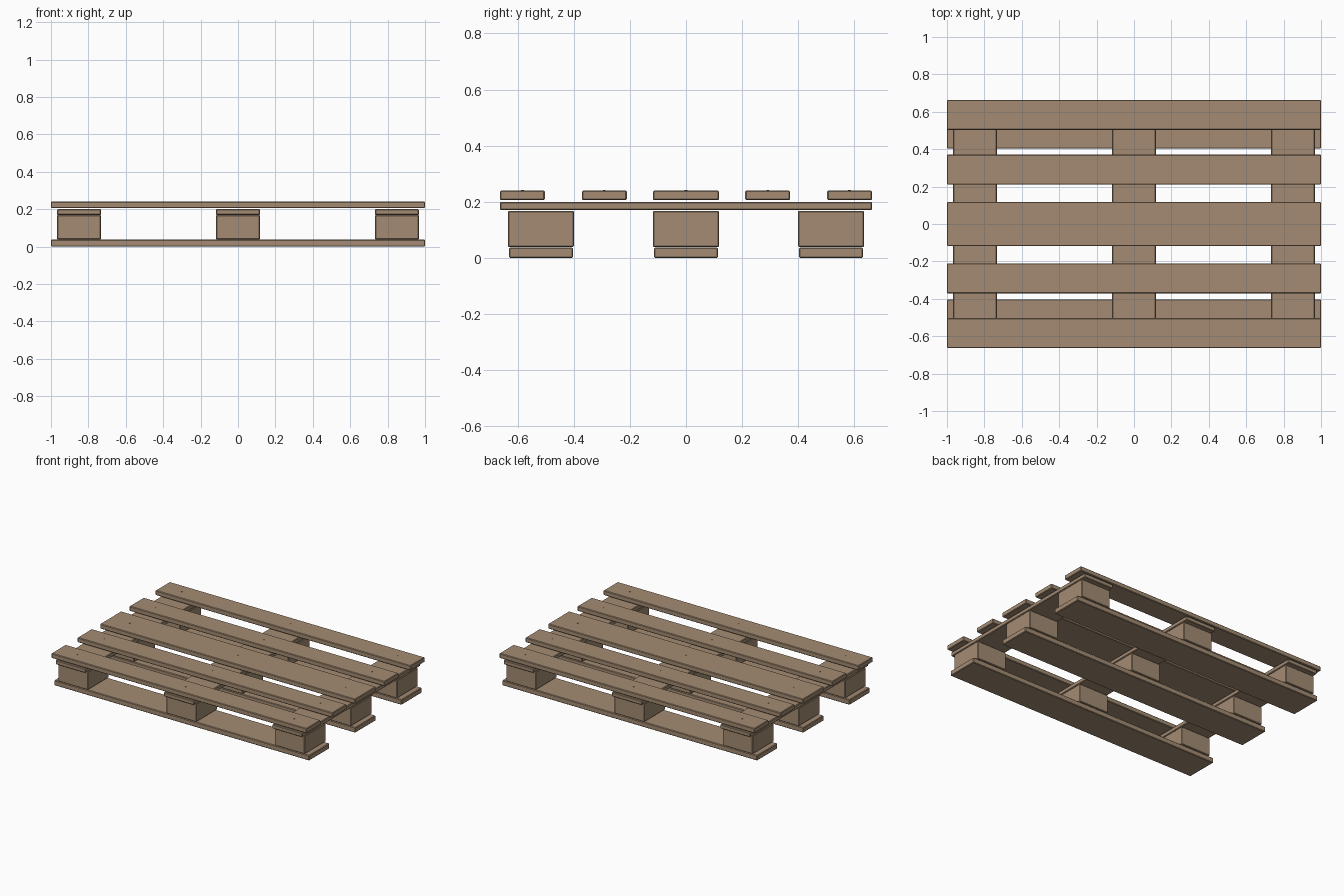
import bpy

if "Cube" in bpy.data.objects:
    bpy.data.objects.remove(bpy.data.objects["Cube"])

wood = bpy.data.materials.new("pallet_wood")
wood.diffuse_color = (0.37, 0.26, 0.17, 1)
wood.use_nodes = True
wood.node_tree.nodes["Principled BSDF"].inputs["Base Color"].default_value = wood.diffuse_color


def box(name, x, y, z, bevel=0.004):
    """Chamfered board from its (min, max) ranges."""
    bpy.ops.mesh.primitive_cube_add(size=1, location=[(a + b) / 2 for a, b in (x, y, z)])
    ob = bpy.context.object
    ob.name = name
    ob.scale = [b - a for a, b in (x, y, z)]
    bpy.ops.object.transform_apply(location=False, rotation=False, scale=True)
    mod = ob.modifiers.new("edge_chamfer", 'BEVEL')
    mod.width = bevel
    mod.segments = 1
    ob.data.materials.append(wood)
    return ob


def span(centre, width):
    return (centre - width / 2, centre + width / 2)


columns = (-0.85, 0.0, 0.85)
rows = (-0.517, 0.0, 0.517)
deck = ((-0.583, 0.16), (-0.291, 0.16), (0, 0.236), (0.291, 0.16), (0.583, 0.16))

# bottom runners
for y in rows:
    box("bottom_board", (-1, 1), span(y, 0.228), (0, 0.037))

# spacer blocks
for x in columns:
    for y in rows:
        box("spacer_block", span(x, 0.235), span(y, 0.236), (0.039, 0.168))

# cross boards
for x in columns:
    box("cross_board", span(x, 0.235), (-0.663, 0.663), (0.17, 0.2))

# deck boards, each with a nail head over every cross board
for y, width in deck:
    box("deck_board", (-1, 1), span(y, width), (0.206, 0.24))
    for x in columns:
        bpy.ops.mesh.primitive_cylinder_add(vertices=10, radius=0.005, depth=0.006,
                                            location=(x, y, 0.239))
        nail = bpy.context.object
        nail.name = "nail_head"
        nail.data.materials.append(wood)
